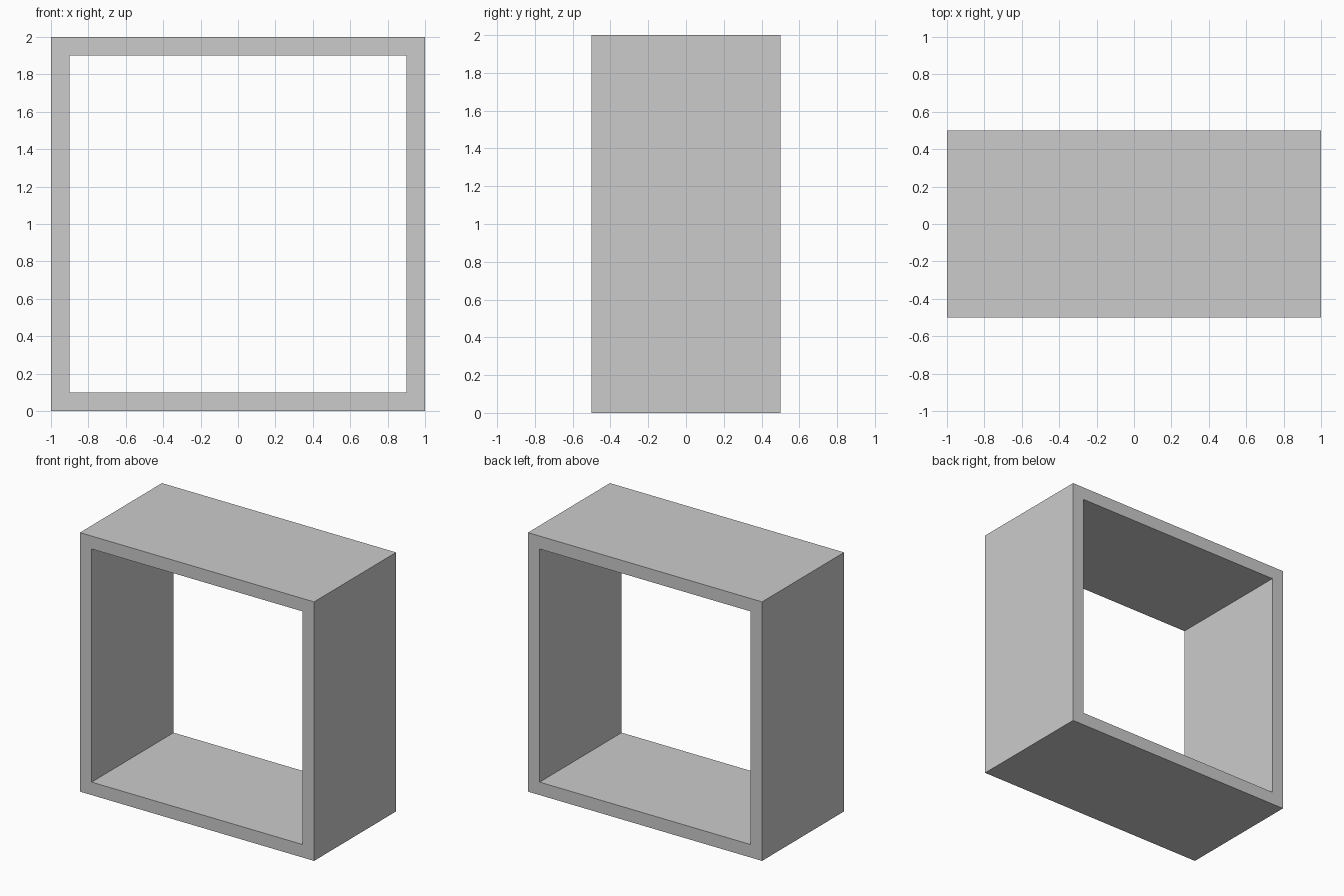
import bpy
import bmesh

if "Cube" in bpy.data.objects:
    bpy.data.objects.remove(bpy.data.objects["Cube"])

WIDTH, HEIGHT, DEPTH, WALL = 2.0, 2.0, 1.0, 0.1


def rect(bm, inset, y):
    """Ring of four corner vertices, inset from the outer outline."""
    x, z0, z1 = WIDTH / 2 - inset, inset, HEIGHT - inset
    return [bm.verts.new((px, y, pz))
            for px, pz in ((-x, z0), (x, z0), (x, z1), (-x, z1))]


# Open square frame: a hollow rectangular profile running front to back
bm = bmesh.new()
rings = [rect(bm, 0, -DEPTH / 2), rect(bm, 0, DEPTH / 2),
         rect(bm, WALL, DEPTH / 2), rect(bm, WALL, -DEPTH / 2)]

# Outer walls, back rim, inner walls, front rim
for k in range(4):
    a, b = rings[k], rings[(k + 1) % 4]
    for i in range(4):
        j = (i + 1) % 4
        bm.faces.new((a[i], a[j], b[j], b[i]))

bmesh.ops.recalc_face_normals(bm, faces=bm.faces[:])
mesh = bpy.data.meshes.new("square_frame")
bm.to_mesh(mesh)
bm.free()
frame = bpy.data.objects.new("square_frame", mesh)
bpy.context.collection.objects.link(frame)
